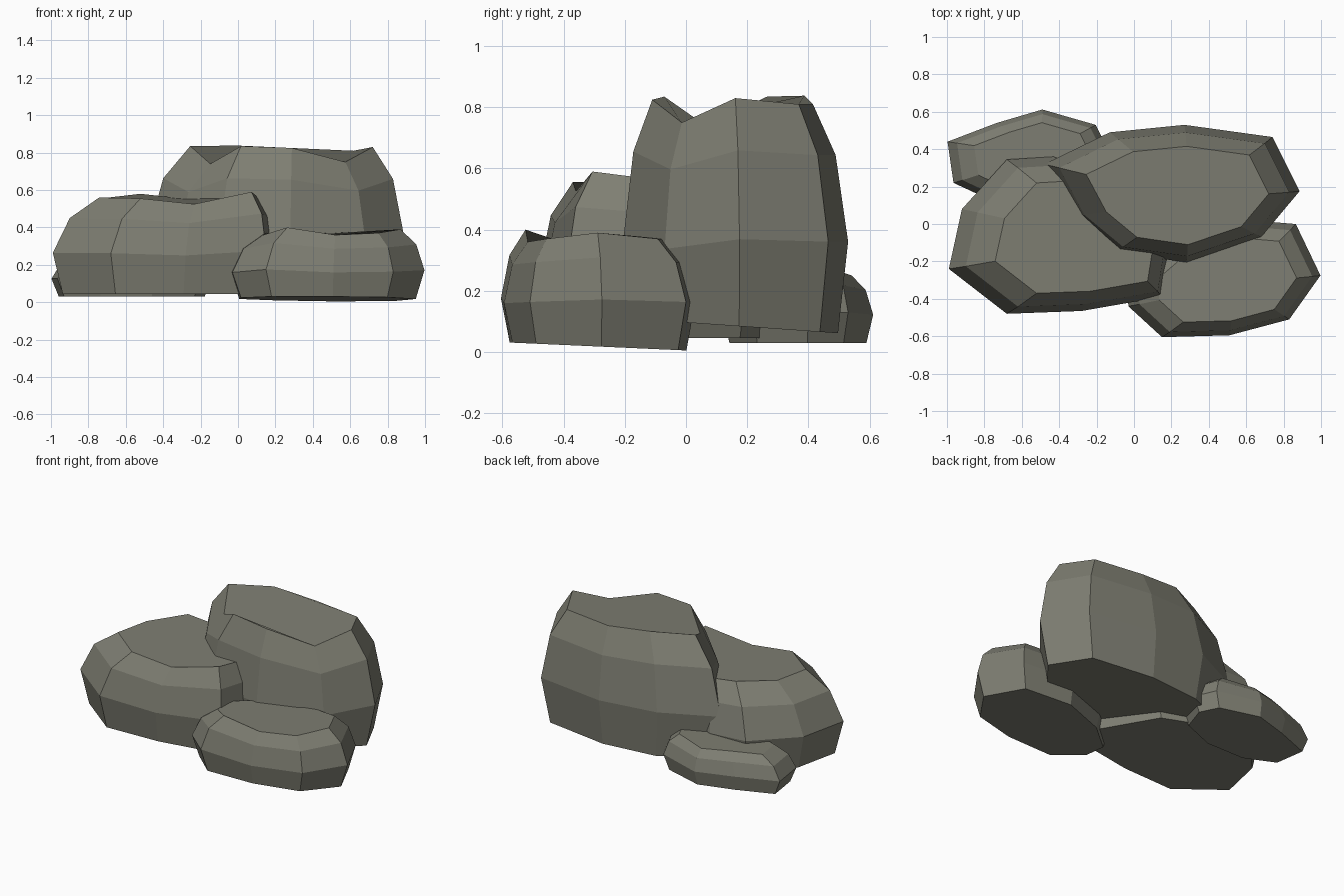
import bpy, bmesh

if "Cube" in bpy.data.objects:
    bpy.data.objects.remove(bpy.data.objects["Cube"])

SIDES = 9


def make_rock(name, outline, belt, floor, floor_slope, cap_shift=(0, 0)):
    """Loft four rings: inset base, widest belt, shoulder, inset uneven crown.
    outline holds (x, y, crown height) around the widest part."""
    xs, ys, zs = zip(*outline)
    cx, cy = (min(xs) + max(xs)) / 2, (min(ys) + max(ys)) / 2
    mean = sum(zs) / len(zs)

    def ring(scale, height, shift):
        pts = []
        for x, y, top in outline:
            px = cx + (x - cx) * scale + cap_shift[0] * shift
            py = cy + (y - cy) * scale + cap_shift[1] * shift
            pts.append((px, py, height(py, top)))
        return pts

    def belt_z(top):
        return belt + 0.4 * (top - mean)

    rings = [
        ring(0.91, lambda y, t: floor + floor_slope * (y - cy), 0),
        ring(1.0, lambda y, t: belt_z(t), 0),
        ring(0.90, lambda y, t: belt_z(t) + 0.63 * (t - belt_z(t)), 0.4),
        ring(0.715, lambda y, t: t, 1),
    ]
    bm = bmesh.new()
    loops = [[bm.verts.new(p) for p in r] for r in rings]
    for lo, hi in zip(loops, loops[1:]):
        for i in range(SIDES):
            j = (i + 1) % SIDES
            bm.faces.new((lo[i], lo[j], hi[j], hi[i]))
    bm.faces.new(loops[-1])
    bm.faces.new(loops[0][::-1])
    bmesh.ops.recalc_face_normals(bm, faces=bm.faces)
    mesh = bpy.data.meshes.new(name)
    bm.to_mesh(mesh)
    bm.free()
    obj = bpy.data.objects.new(name, mesh)
    bpy.context.collection.objects.link(obj)
    obj.data.materials.append(stone)
    return obj


stone = bpy.data.materials.new("stone")
stone.diffuse_color = (0.21, 0.21, 0.17, 1)
stone.use_nodes = True
stone.node_tree.nodes["Principled BSDF"].inputs["Base Color"].default_value = stone.diffuse_color

# Tall boulder at the back right
make_rock("tall_boulder", [
    (0.28, -0.205, 0.825), (0.68, -0.07, 0.75), (0.885, 0.175, 0.83),
    (0.74, 0.465, 0.81), (0.27, 0.53, 0.81), (-0.13, 0.49, 0.838),
    (-0.48, 0.32, 0.835), (-0.33, 0.04, 0.74), (-0.10, -0.15, 0.835)],
    belt=0.36, floor=0.085, floor_slope=-0.07, cap_shift=(0.03, -0.01))

# Broad boulder at the front left
make_rock("broad_boulder", [
    (-0.68, -0.48, 0.555), (-0.28, -0.465, 0.525), (0.15, -0.39, 0.59),
    (0.185, -0.17, 0.57), (-0.03, 0.20, 0.555), (-0.43, 0.36, 0.56),
    (-0.68, 0.345, 0.58), (-0.92, 0.08, 0.56), (-0.99, -0.24, 0.56)],
    belt=0.265, floor=0.045, floor_slope=0, cap_shift=(0.08, -0.01))

# Low stone at the front right
make_rock("low_stone", [
    (0.15, -0.605, 0.40), (0.51, -0.595, 0.36), (0.83, -0.51, 0.37),
    (0.997, -0.275, 0.39), (0.865, 0.0, 0.37), (0.50, 0.03, 0.37),
    (0.17, -0.10, 0.37), (-0.04, -0.28, 0.37), (-0.03, -0.44, 0.36)],
    belt=0.165, floor=0.018, floor_slope=-0.045, cap_shift=(0.02, -0.01))

# Small stone at the back left
make_rock("small_stone", [
    (-0.965, 0.22, 0.26), (-0.75, 0.12, 0.25), (-0.45, 0.12, 0.26),
    (-0.20, 0.22, 0.25), (-0.14, 0.40, 0.26), (-0.205, 0.53, 0.27),
    (-0.49, 0.612, 0.25), (-0.735, 0.54, 0.26), (-0.997, 0.44, 0.26)],
    belt=0.125, floor=0.03, floor_slope=0, cap_shift=(0.02, 0))
